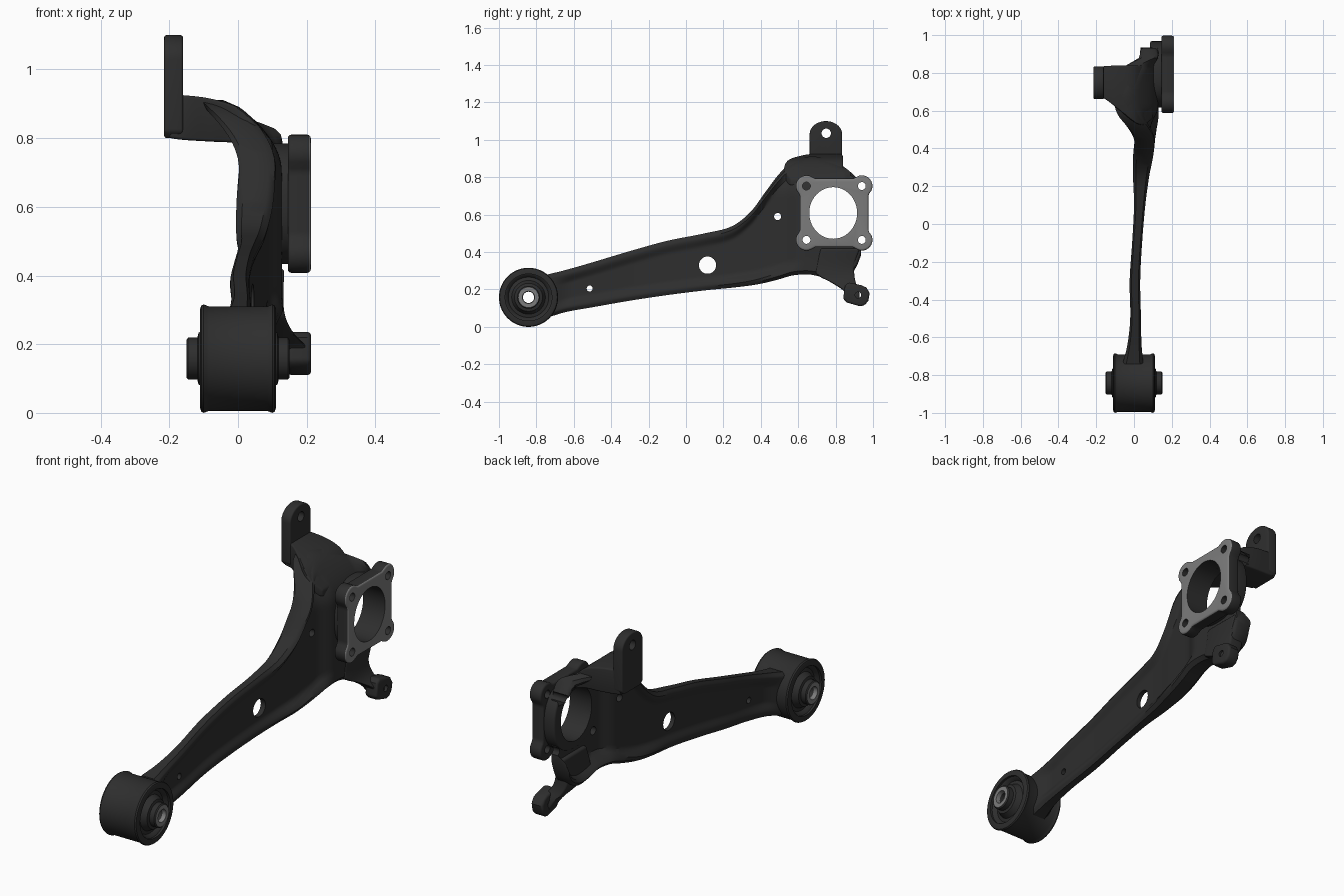
import bpy, bmesh, math
from math import sin, cos, pi

if "Cube" in bpy.data.objects:
    bpy.data.objects.remove(bpy.data.objects["Cube"])


def material(name, v):
    m = bpy.data.materials.new(name)
    m.diffuse_color = (v, v, v, 1)
    m.use_nodes = True
    m.node_tree.nodes["Principled BSDF"].inputs["Base Color"].default_value = m.diffuse_color
    return m


DARK = material("dark cast metal", 0.027)
GREY = material("machined grey", 0.2)


def finish(name, bm, bevel=0.0):
    bmesh.ops.recalc_face_normals(bm, faces=bm.faces)
    me = bpy.data.meshes.new(name)
    bm.to_mesh(me)
    bm.free()
    ob = bpy.data.objects.new(name, me)
    bpy.context.collection.objects.link(ob)
    me.materials.append(DARK)
    me.materials.append(GREY)
    if bevel:
        b = ob.modifiers.new("bevel", 'BEVEL')
        b.width, b.segments, b.limit_method = bevel, 3, 'ANGLE'
        b.angle_limit = math.radians(40)
        apply(ob, b)
    smooth(ob)
    return ob


def activate(ob):
    bpy.ops.object.select_all(action='DESELECT')
    ob.select_set(True)
    bpy.context.view_layer.objects.active = ob


def apply(ob, mod):
    activate(ob)
    bpy.ops.object.modifier_apply(modifier=mod.name)


def smooth(ob):
    activate(ob)
    bpy.ops.object.shade_smooth_by_angle(angle=math.radians(35))


def skin(rings, closed=False):
    """Skin equal-length rings, capped at both ends unless closed."""
    bm = bmesh.new()
    vs = [[bm.verts.new(p) for p in r] for r in rings]
    n = len(vs[0])
    for a, b in zip(vs, vs[1:] + ([vs[0]] if closed else [])):
        for i in range(n):
            j = (i + 1) % n
            bm.faces.new((a[i], a[j], b[j], b[i]))
    if not closed:
        bm.faces.new(vs[0])
        bm.faces.new(vs[-1])
    return bm


def prism(name, outline, x0, x1, bevel=0.0):
    return finish(name, skin([[(x, y, z) for y, z in outline] for x in (x0, x1)]), bevel)


def ellipse(y, z, ry, rz, n=48, power=1.0):
    """Ellipse outline; a power below 1 squares it off."""
    def p(v):
        return math.copysign(abs(v) ** power, v)
    return [(y + ry * p(cos(2 * pi * i / n)), z + rz * p(sin(2 * pi * i / n))) for i in range(n)]


def cut(ob, holes):
    """Drill (y, z, ry, rz) holes along x."""
    for h in holes:
        c = prism("cutter", ellipse(*h), -0.5, 0.5)
        m = ob.modifiers.new("hole", 'BOOLEAN')
        m.operation, m.solver, m.object = 'DIFFERENCE', 'EXACT', c
        apply(ob, m)
        bpy.data.objects.remove(c)
    smooth(ob)


def lathe(name, profile, y, z, n=64):
    """Turn a closed (x, radius) profile around an axis along x."""
    return finish(name, skin([[(x, y + r * cos(2 * pi * i / n), z + r * sin(2 * pi * i / n))
                               for x, r in profile] for i in range(n)], True))


def sample(table, t):
    """Smooth interpolation of table rows keyed by their first column."""
    k = max(i for i in range(len(table) - 1) if table[i][0] <= t + 1e-9)
    a, b = table[k], table[k + 1]
    p, q = table[max(k - 1, 0)], table[min(k + 2, len(table) - 1)]
    h = b[0] - a[0]
    s = (t - a[0]) / h
    out = []
    for c in range(1, len(a)):
        m0 = (b[c] - p[c]) / (b[0] - p[0]) * h
        m1 = (q[c] - a[c]) / (q[0] - a[0]) * h
        out.append((2*s**3 - 3*s*s + 1) * a[c] + (s**3 - 2*s*s + s) * m0
                   + (3*s*s - 2*s**3) * b[c] + (s**3 - s*s) * m1)
    return out


def step(a, b, t):
    t = min(max((t - a) / (b - a), 0), 1)
    return t * t * (3 - 2 * t)


# Hub layout
HY, HZ = 0.792, 0.609
BORE = (0.787, HZ, 0.128, 0.138)
EARS = [(HY + a * 0.148, HZ + b * 0.144) for a, b in ((-1, -1), (1, -1), (1, 1), (-1, 1))]

# Arm: y, bottom z, top z, left x, right x; thick rims around a thin web
ARM = [(-0.74, .05, .28, -.06, .05), (-0.64, .08, .305, -.035, .04), (-0.5, .105, .345, -.02, .037),
       (-0.3, .14, .405, -.023, .033), (-0.1, .17, .46, -.01, .043), (0.1, .195, .50, 0, .06),
       (0.25, .21, .54, -.005, .08), (0.35, .222, .62, -.005, .10), (0.42, .235, .715, 0, .11),
       (0.5, .255, .82, .01, .12), (0.57, .275, .885, .02, .13), (0.66, .28, .91, .03, .13),
       (0.75, .262, .90, .03, .13), (0.83, .26, .865, .03, .13), (0.9, .30, .81, .03, .13),
       (0.935, .38, .77, .035, .125)]
rings = []
NV = 32
for i in range(91):
    y = -0.74 + 1.675 * i / 90
    z0, z1, xa, xb = sample(ARM, y)
    mid, half = (xa + xb) / 2, (xb - xa) / 2
    sides = ([], [])
    for j in range(NV + 1):
        v = j / NV
        z = z0 + (z1 - z0) * v
        edge = min(z - z0, z1 - z)
        inner = step(0.025, 0.075, edge) * step(-0.72, -0.6, y)
        t = half * (1 - 0.6 * inner) * (0.65 + 0.35 * step(0, 0.02, edge))
        # top edge leans inward; the web moves outward behind the hub
        x = mid - 3.5 * max(0, z - 0.7) ** 2 * (1 - step(0.84, 0.89, y))
        x += 0.028 * inner * step(0.52, 0.62, y)
        sides[0].append((x + t, y, z))
        sides[1].append((x - t, y, z))
    rings.append(sides[0] + sides[1][::-1])
arm = finish("arm", skin(rings))
cut(arm, [BORE, (0.115, 0.33, 0.046, 0.046), (-0.515, 0.205, 0.016, 0.016),
          (0.49, 0.59, 0.019, 0.019)] + [(y, z, 0.021, 0.021) for y, z in EARS[:3]])

# Hub boss behind the flange
boss = prism("hub_boss", ellipse(HY, HZ, 0.176, 0.176, 64, 0.85), 0.085, 0.17, 0.01)
cut(boss, [BORE] + [(y, z, 0.021, 0.021) for y, z in EARS])

# Hub flange with four rounded ears
outline = []
for i in range(144):
    a = 2 * pi * (i + 0.5) / 144
    c, s = cos(a), sin(a)
    r = 0.183 / max(abs(c), abs(s))
    for ey, ez in EARS:
        d = (ey - HY) * c + (ez - HZ) * s
        q = d * d - ((ey - HY) ** 2 + (ez - HZ) ** 2 - 0.057 ** 2)
        if d > 0 and q > 0:
            r = max(r, d + math.sqrt(q))
    outline.append((HY + r * c, HZ + r * s))
flange = prism("hub_flange", outline, 0.145, 0.212, 0.01)
cut(flange, [BORE] + [(y, z, 0.021, 0.021) for y, z in EARS])
for p in flange.data.polygons:
    if p.normal.x > 0.4:
        p.material_index = 1

# Upper bracket shelf: x, y range, z range
SHELF = [(-.20, .668, .832, .80, .925), (-.16, .665, .835, .795, .925), (-.08, .605, .84, .79, .915),
         (0, .54, .84, .785, .89), (.05, .525, .84, .77, .845), (.1, .56, .84, .755, .79)]
rings = []
for i in range(25):
    x = -0.20 + 0.30 * i / 24
    a, b, c, d = sample(SHELF, x)
    rings.append([(x, a, c), (x, b, c), (x, b, d), (x, a, d)])
finish("bracket_shelf", skin(rings), 0.008)

# Upright bracket tab with rounded top and two holes
top = [(0.748 + 0.087 * cos(pi * i / 24), 1.03 + 0.07 * sin(pi * i / 24)) for i in range(25)]
tab = prism("bracket_tab", [(0.68, 0.80), (0.816, 0.80), (0.835, 0.82)] + top + [(0.661, 0.82)],
            -0.215, -0.16, 0.007)
cut(tab, [(0.75, 1.035, 0.025, 0.025)])
prism("bracket_small_hole", ellipse(0.75, 0.873, 0.013, 0.013, 24), -0.162, -0.156)

# Lower leg sweeping out of the arm: z, y range, x range
LEG = [(.13, .87, .93, .15, .20), (.19, .845, .925, .115, .2), (.235, .78, .908, .08, .16),
       (.28, .70, .90, .06, .138), (.33, .70, .90, .06, .132), (.42, .72, .93, .07, .135)]
rings = []
for i in range(25):
    z = 0.13 + 0.29 * i / 24
    a, b, c, d = sample(LEG, z)
    rings.append([(c, a, z), (d, a, z), (d, b, z), (c, b, z)])
finish("lower_leg", skin(rings), 0.01)
pad = prism("lower_pad", [(0.84, 0.15), (0.86, 0.13), (0.93, 0.11), (0.955, 0.115), (0.975, 0.14),
                          (0.982, 0.18), (0.965, 0.21), (0.94, 0.222), (0.87, 0.238), (0.85, 0.22)],
            0.145, 0.213, 0.012)
cut(pad, [(0.92, 0.17, 0.016, 0.016)])

# Bushing: outer housing with end beads, rubber, centre sleeve
BY, BZ = -0.842, 0.158
half = [(0.11, 0.125), (0.11, 0.145), (0.107, 0.154), (0.10, 0.158), (0.092, 0.155), (0.085, 0.152)]
lathe("bushing_housing", half + [(-x, r) for x, r in half[::-1]], BY, BZ)
half = [(0.12, 0.055), (0.115, 0.075), (0.085, 0.09), (0.08, 0.108), (0.095, 0.118), (0.1, 0.128)]
lathe("bushing_rubber", half + [(-x, r) for x, r in half[::-1]], BY, BZ)
half = [(0.13, 0.03), (0.15, 0.033), (0.15, 0.055), (0.145, 0.061)]
sleeve = lathe("bushing_sleeve", half + [(-x, r) for x, r in half[::-1]], BY, BZ)
for p in sleeve.data.polygons:
    r = math.hypot(p.center.y - BY, p.center.z - BZ)
    if abs(p.center.x) > 0.13 and r < 0.057:
        p.material_index = 1
